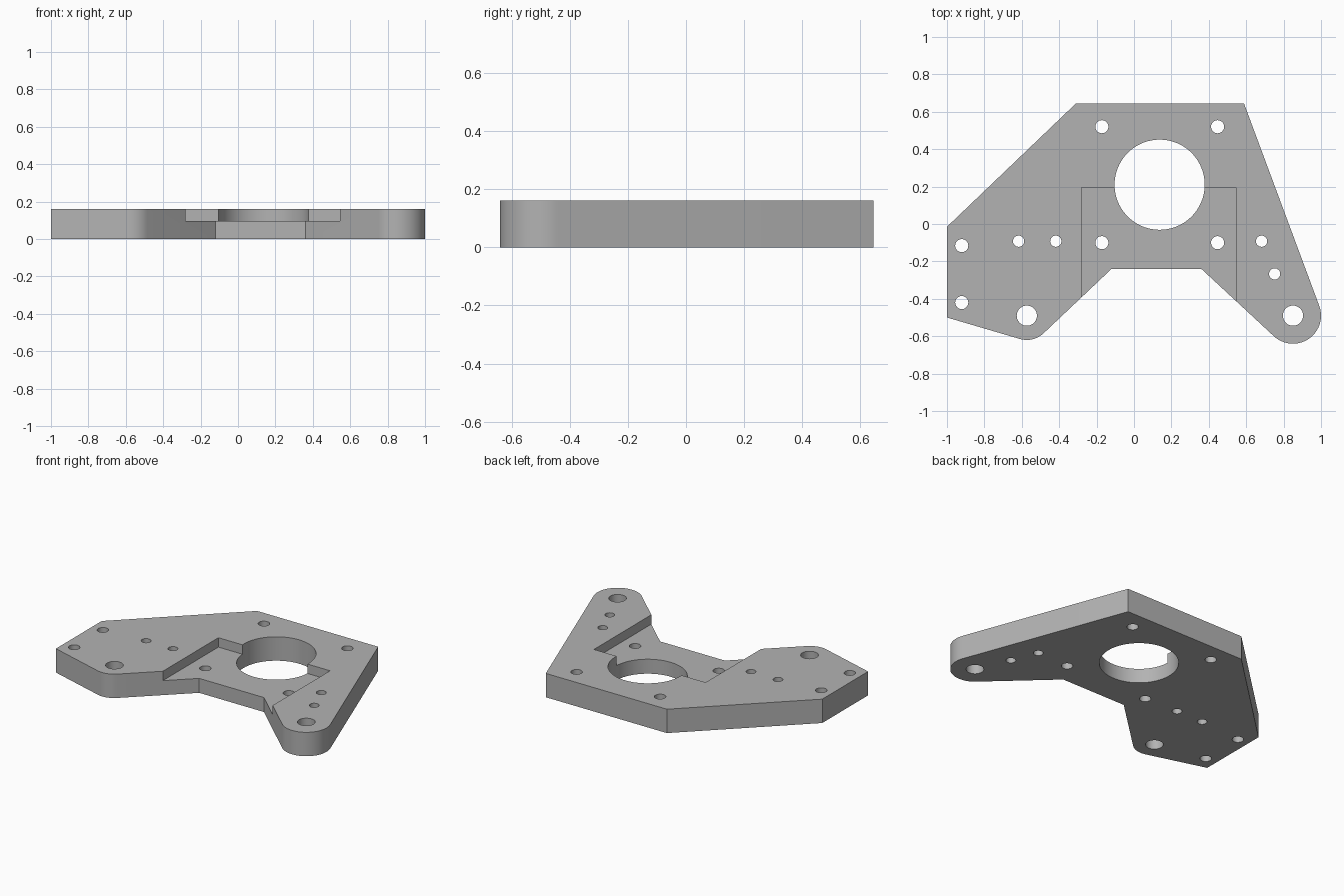
import bpy, bmesh, math

cube = bpy.data.objects.get("Cube")
if cube:
    bpy.data.objects.remove(cube, do_unlink=True)

THICK = 0.16
POCKET_FLOOR = 0.097

grey = bpy.data.materials.new("machined_grey")
grey.use_nodes = True
grey.diffuse_color = (0.45, 0.45, 0.45, 1)
grey.node_tree.nodes["Principled BSDF"].inputs["Base Color"].default_value = grey.diffuse_color


def arc(cx, cy, r, start, end, steps):
    """Points along a circular arc, angles in degrees."""
    angles = [math.radians(start + (end - start) * i / steps) for i in range(steps + 1)]
    return [(cx + r * math.cos(a), cy + r * math.sin(a)) for a in angles]


def prisms(name, outlines, z0, z1):
    """One object made of upright prisms, one for each closed outline."""
    bm = bmesh.new()
    for pts in outlines:
        face = bm.faces.new([bm.verts.new((x, y, z0)) for x, y in pts])
        out = bmesh.ops.extrude_face_region(bm, geom=[face])
        top = [v for v in out["geom"] if isinstance(v, bmesh.types.BMVert)]
        bmesh.ops.translate(bm, verts=top, vec=(0, 0, z1 - z0))
    bmesh.ops.recalc_face_normals(bm, faces=bm.faces)
    mesh = bpy.data.meshes.new(name)
    bm.to_mesh(mesh)
    bm.free()
    mesh.materials.append(grey)
    obj = bpy.data.objects.new(name, mesh)
    bpy.context.collection.objects.link(obj)
    return obj


def circle(x, y, r, sides):
    return arc(x, y, r, 0, 360, sides)[:-1]


# Plate outline, clockwise, with two rounded feet
outline = [(-0.31, 0.645), (0.588, 0.645)]
outline += arc(0.85, -0.49, 0.15, 20, -133, 24)
outline += [(0.36, -0.24), (-0.12, -0.24)]
outline += arc(-0.573, -0.49, 0.13, -47, -106, 10)
outline += [(-1, -0.5), (-1, -0.015)]
plate = prisms("mounting_plate", [outline], 0, THICK)

# Through holes: central bore, pivot holes, bolt holes, pin holes
holes = [circle(0.137, 0.21, 0.241, 96)]
holes += [circle(x, -0.49, 0.054, 40) for x in (-0.573, 0.85)]
holes += [circle(x, y, 0.035, 32) for x in (-0.172, 0.447) for y in (-0.1, 0.52)]
holes += [circle(-0.921, y, 0.035, 32) for y in (-0.116, -0.42)]
holes += [circle(x, y, 0.03, 32) for x, y in
          ((-0.617, -0.092), (-0.418, -0.092), (0.682, -0.092), (0.752, -0.267))]
hole_cutter = prisms("hole_cutter", holes, -0.1, THICK + 0.1)

# Shallow pocket around the bore, open to the front
left, right, back, front = -0.282, 0.546, 0.195, -0.8
pocket = [(left, front), (right, front), (right, back), (left, back)]
pocket_cutter = prisms("pocket_cutter", [pocket], POCKET_FLOOR, THICK + 0.1)

# Cut the plate
bpy.ops.object.select_all(action="DESELECT")
plate.select_set(True)
bpy.context.view_layer.objects.active = plate
for cutter in (pocket_cutter, hole_cutter):
    cutter.hide_render = True
    mod = plate.modifiers.new(cutter.name, "BOOLEAN")
    mod.operation = "DIFFERENCE"
    mod.solver = "EXACT"
    mod.object = cutter
    bpy.ops.object.modifier_apply(modifier=mod.name)
    bpy.data.objects.remove(cutter, do_unlink=True)

bpy.ops.object.shade_smooth_by_angle(angle=math.radians(25))
